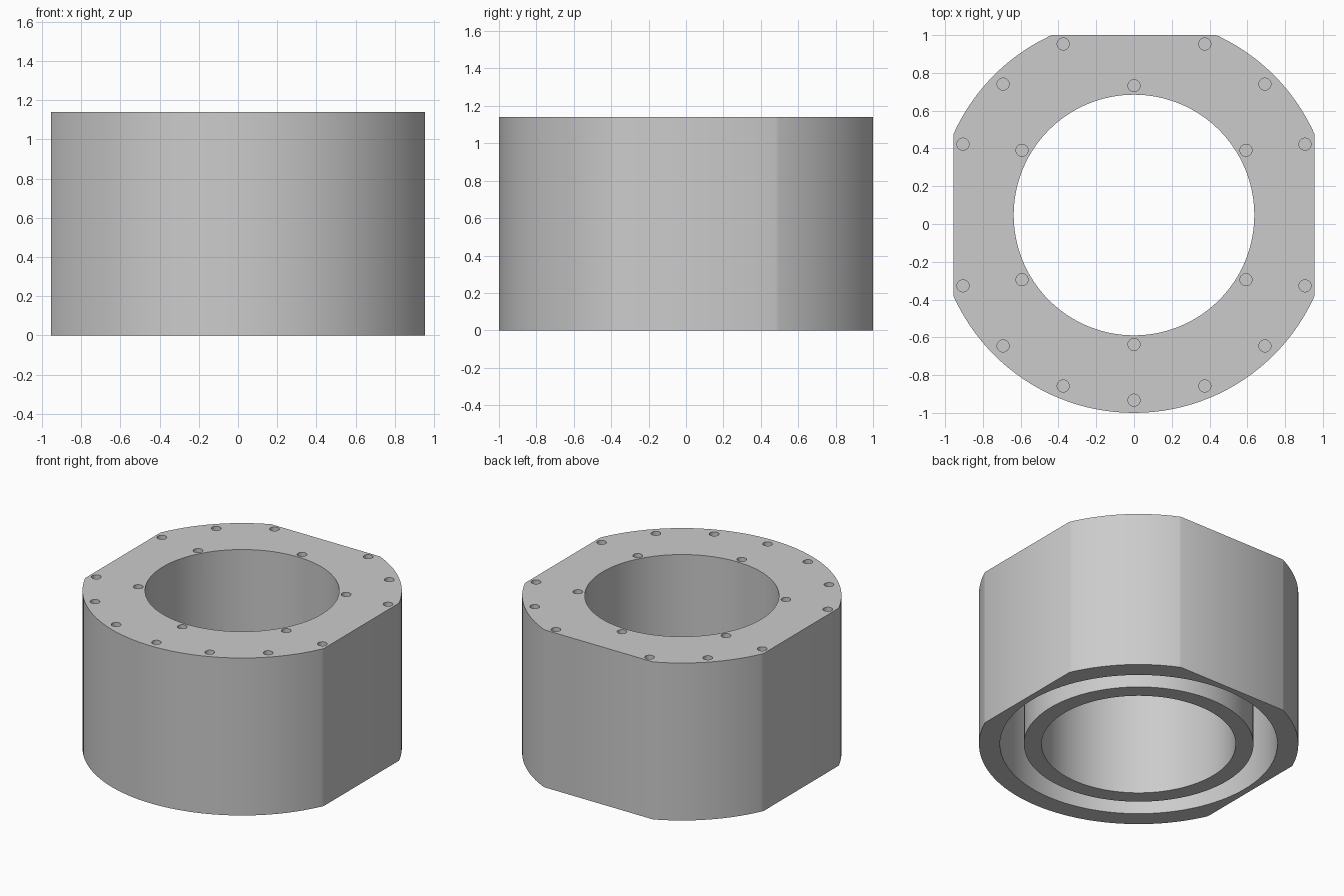
import bpy, bmesh
from math import pi, sin, cos, radians
from mathutils import Vector, Matrix

cube = bpy.data.objects.get("Cube")
if cube:
    bpy.data.objects.remove(cube, do_unlink=True)

HEIGHT, CENTRE_Y = 1.14, 0.0475
OUTER, BORE = 1.0475, 0.637
GROOVE_IN, GROOVE_OUT, GROOVE_TOP = 0.753, 0.91, 0.94
HOLE, HOLE_DEPTH = 0.032, 0.12

grey = bpy.data.materials.new("plain grey")
grey.use_nodes = True
grey.diffuse_color = (0.6, 0.6, 0.6, 1)
grey.node_tree.nodes["Principled BSDF"].inputs["Base Color"].default_value = (0.6, 0.6, 0.6, 1)


def cylinder(bm, radius, z0, z1, x=0, y=0, sides=128):
    place = Matrix.Translation((x, y + CENTRE_Y, (z0 + z1) / 2))
    bmesh.ops.create_cone(bm, cap_ends=True, segments=sides, radius1=radius,
                          radius2=radius, depth=z1 - z0, matrix=place)


def make_object(bm, name):
    bmesh.ops.recalc_face_normals(bm, faces=bm.faces)
    mesh = bpy.data.meshes.new(name)
    bm.to_mesh(mesh)
    bm.free()
    mesh.materials.append(grey)
    obj = bpy.data.objects.new(name, mesh)
    bpy.context.collection.objects.link(obj)
    return obj


# Housing: a cylinder with flats on both sides and the back
bm = bmesh.new()
cylinder(bm, OUTER, 0, HEIGHT)
for point, normal in (((0.955, 0, 0), (1, 0, 0)), ((-0.955, 0, 0), (-1, 0, 0)),
                      ((0, 1, 0), (0, 1, 0))):
    cut = bmesh.ops.bisect_plane(bm, geom=bm.verts[:] + bm.edges[:] + bm.faces[:],
                                 plane_co=point, plane_no=normal, clear_outer=True)
    rim = [e for e in cut["geom_cut"] if isinstance(e, bmesh.types.BMEdge)]
    bmesh.ops.contextual_create(bm, geom=rim)
housing = make_object(bm, "ring_housing")

# Cutter: central bore
bm = bmesh.new()
cylinder(bm, BORE, -0.1, HEIGHT + 0.1)

# Cutter: annular groove open at the bottom
corners = [(GROOVE_IN, -0.1), (GROOVE_OUT, -0.1), (GROOVE_OUT, GROOVE_TOP), (GROOVE_IN, GROOVE_TOP)]
verts = [bm.verts.new((r, CENTRE_Y, z)) for r, z in corners]
edges = [bm.edges.new((verts[i], verts[(i + 1) % 4])) for i in range(4)]
bmesh.ops.spin(bm, geom=verts + edges, cent=(0, CENTRE_Y, 0), axis=(0, 0, 1),
               angle=2 * pi, steps=128, use_merge=True)
bmesh.ops.remove_doubles(bm, verts=bm.verts, dist=1e-5)

# Cutter: blind screw holes, leaving out those that fall on the flats
outer_angles = [22.5 * i for i in range(16) if i not in (0, 4, 8)]
inner_angles = [30 + 60 * i for i in range(6)]
for radius, angles in ((0.98, outer_angles), (0.685, inner_angles)):
    for a in map(radians, angles):
        cylinder(bm, HOLE, HEIGHT - HOLE_DEPTH, HEIGHT + 0.1,
                 radius * cos(a), radius * sin(a), 24)
cutter = make_object(bm, "bore_groove_and_hole_cutter")
cutter.hide_render = True

# Apply the cut
mod = housing.modifiers.new("cut", 'BOOLEAN')
mod.operation, mod.solver, mod.object = 'DIFFERENCE', 'EXACT', cutter
bpy.context.view_layer.objects.active = housing
housing.select_set(True)
cutter.select_set(False)
bpy.ops.object.modifier_apply(modifier=mod.name)
bpy.data.objects.remove(cutter, do_unlink=True)
bpy.ops.object.shade_smooth_by_angle(angle=radians(30))
